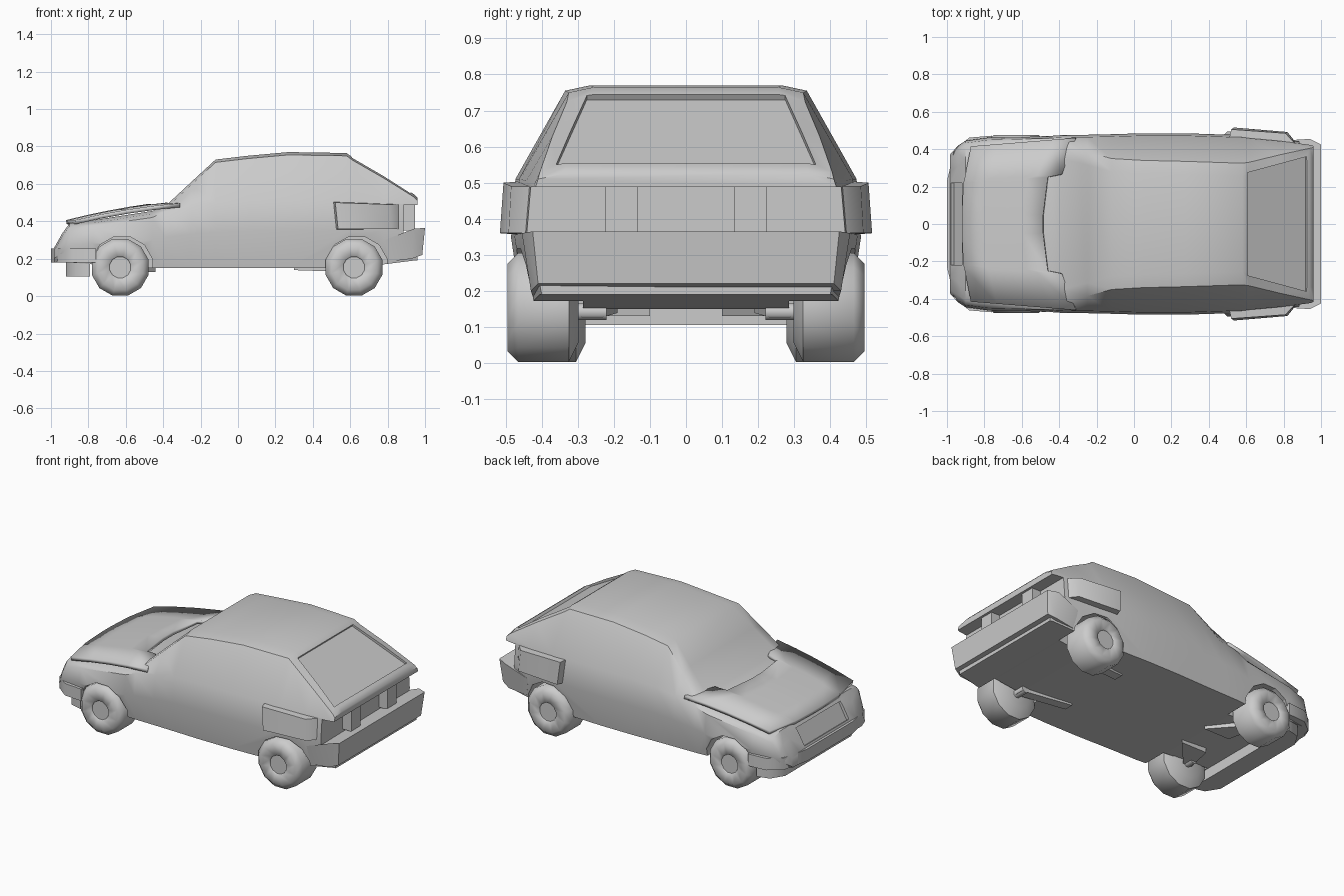
import bpy, bmesh, math
from mathutils import Vector

if "Cube" in bpy.data.objects:
    bpy.data.objects.remove(bpy.data.objects["Cube"])


def smooth(ob, angle):
    bpy.ops.object.select_all(action='DESELECT')
    ob.select_set(True)
    bpy.context.view_layer.objects.active = ob
    bpy.ops.object.shade_smooth_by_angle(angle=math.radians(angle))


def mesh(name, verts, faces, angle=50):
    me = bpy.data.meshes.new(name)
    me.from_pydata([tuple(v) for v in verts], [], faces)
    bm = bmesh.new()
    bm.from_mesh(me)
    bmesh.ops.recalc_face_normals(bm, faces=bm.faces)
    bm.to_mesh(me)
    bm.free()
    ob = bpy.data.objects.new(name, me)
    bpy.context.collection.objects.link(ob)
    if angle:
        smooth(ob, angle)
    return ob


def loft(name, rings, angle=50):
    n = len(rings[0])
    verts = [v for r in rings for v in r]
    faces = [(i*n+j, i*n+(j+1) % n, (i+1)*n+(j+1) % n, (i+1)*n+j)
             for i in range(len(rings)-1) for j in range(n)]
    faces += [tuple(range(n)), tuple(range(len(verts)-n, len(verts)))]
    return mesh(name, verts, faces, angle)


def both_sides(pts):
    return pts + [(p[0], -p[1], *p[2:]) for p in reversed(pts)]


def slab(name, lo, hi, y_lo, y_hi, normal, depth):
    n = Vector(normal).normalized()
    quad = [Vector((lo[0], -y_lo, lo[1])), Vector((lo[0], y_lo, lo[1])),
            Vector((hi[0], y_hi, hi[1])), Vector((hi[0], -y_hi, hi[1]))]
    return loft(name, [[p - n*depth for p in quad], [p + n*0.1 for p in quad]], 0)


def box(name, x, y, z, angle=0):
    return loft(name, [[(x[0], y[0], k), (x[1], y[0], k), (x[1], y[1], k), (x[0], y[1], k)]
                       for k in z], angle)


def cylinder(name, cx, cz, profile, sides, angle=60):
    return loft(name, [[(cx + r*math.sin(2*math.pi*(k+.5)/sides), y,
                         cz + r*math.cos(2*math.pi*(k+.5)/sides)) for k in range(sides)]
                       for y, r in profile], angle)


# Body shell: x, bottom, half width, belt height, roof half width, top
stations = [
    (-.985, .18, .37, .215, .35, .255), (-.94, .18, .42, .28, .38, .335),
    (-.90, .18, .445, .345, .41, .39), (-.78, .17, .462, .375, .42, .405),
    (-.46, .15, .47, .42, .44, .455), (-.39, .15, .475, .45, .42, .48),
    (-.25, .15, .477, .48, .385, .61), (-.12, .15, .48, .50, .35, .73),
    (.05, .15, .485, .51, .34, .75), (.27, .15, .485, .51, .335, .77),
    (.58, .15, .475, .51, .325, .765), (.615, .15, .47, .51, .33, .74),
    (.78, .17, .455, .505, .37, .645), (.94, .19, .435, .49, .405, .545),
    (.96, .19, .43, .485, .41, .525)]
rings = []
for x, zb, w, zbelt, wr, zt in stations:
    half = [(x, w-.03, zb), (x, w, zb+(zbelt-zb)*.55), (x, w-.012, zbelt),
            (x, wr, zt-.015), (x, wr-.07, zt)]
    rings.append(both_sides(half))
body = loft('body_shell', rings)

# Cutters: wheel arches, rear window, grille, tail recess
cutters = []
for cx in (-.62, .635):
    for s in (-1, 1):
        cutters.append(cylinder('arch_cutter', cx, .155, [(s*.285, .168), (s*.7, .168)], 12, 0))
cutters.append(slab('window_cutter', (.925, .555), (.61, .745), .36, .275, (.52, 0, .85), .018))
cutters.append(slab('grille_cutter', (-.975, .265), (-.92, .365), .22, .22, (-.85, 0, .5), .015))
cutters.append(box('tail_cutter', (.885, 1.2), (-.6, .6), (.33, .488)))
for c in cutters:
    c.hide_render = True
    m = body.modifiers.new('cut', 'BOOLEAN')
    m.operation, m.object, m.solver = 'DIFFERENCE', c, 'EXACT'
    bpy.context.view_layer.objects.active = body
    bpy.ops.object.modifier_apply(modifier=m.name)
for c in cutters:
    bpy.data.objects.remove(c)
smooth(body, 45)

# Bonnet panel: front x, front y, rear x, rear y
cols = [(-.87, .415, -.31, .46), (-.905, .235, -.385, .265),
        (-.91, .22, -.46, .25), (-.918, .05, -.485, .05)]
cols += [(a, -b, c, -d) for a, b, c, d in reversed(cols)]
verts, rows = [], 5
for fx, fy, rx, ry in cols:
    for k in range(rows):
        t = k/(rows-1)
        x, y = fx+(rx-fx)*t, fy+(ry-fy)*t
        u = (x+.92)/.6
        verts.append((x, y, .395+.155*u-.05*u*u-.07*y*y))
faces = [(i*rows+k, i*rows+k+1, (i+1)*rows+k+1, (i+1)*rows+k)
         for i in range(len(cols)-1) for k in range(rows-1)]
bonnet = mesh('bonnet', verts, faces)
sol = bonnet.modifiers.new('thickness', 'SOLIDIFY')
sol.thickness, sol.offset = .022, 0

# Front bumper and lower lip
plan = both_sides([(-.76, .472), (-.88, .462), (-.96, .40), (-1.0, .23)])
loft('front_bumper', [[(x, y, z) for x, y in plan] for z in (.18, .255)])
plan = both_sides([(-.79, .43), (-.87, .41), (-.92, .33)])
loft('front_lip', [[(x, y, z) for x, y in plan] for z in (.105, .19)])

# Rear bumper with rising underside
bottom = both_sides([(.81, .425, .185), (.93, .43, .20), (.985, .41, .22)])
top = both_sides([(.785, .445, .30), (.94, .455, .36), (1.0, .425, .365)])
loft('rear_bumper', [bottom, top])

# Tail light posts and side panels, wheels, suspension
for s, side in ((-1, 'right'), (1, 'left')):
    box('tail_post_'+side, (.87, .945), sorted((s*.135, s*.225)), (.35, .49))
    lower = [(.52, .45, .355), (.535, .516, .36), (.82, .492, .36), (.87, .43, .36)]
    upper = [(.505, .44, .505), (.52, .506, .50), (.81, .485, .49), (.87, .42, .49)]
    loft('side_panel_'+side, [[(x, s*y, z) for x, y, z in r] for r in (lower, upper)])
    tyre = [(.298, .10), (.325, .157), (.465, .157), (.495, .125), (.492, .062), (.485, .058)]
    for end, cx, inset in (('front', -.63, .02), ('rear', .62, 0)):
        cylinder(f'{end}_wheel_{side}', cx, .154, [(s*(y-inset), r) for y, r in tyre], 12)
        cylinder(f'{end}_stub_{side}', cx, .142, [(s*.22, .025), (s*.31, .025)], 8)
    loft('trailing_arm_'+side, [[(x, s*(y+d), z+e) for d, e in
                                 ((-.03, -.013), (.03, -.013), (.03, .013), (-.03, .013))]
                                for x, y, z in ((.64, .26, .14), (.30, .22, .152))], 0)
    loft('front_arm_'+side, [[(-.66, s*.28, z), (-.60, s*.28, z),
                              (-.44, s*.10, z), (-.62, s*.10, z)] for z in (.13, .16)], 0)
